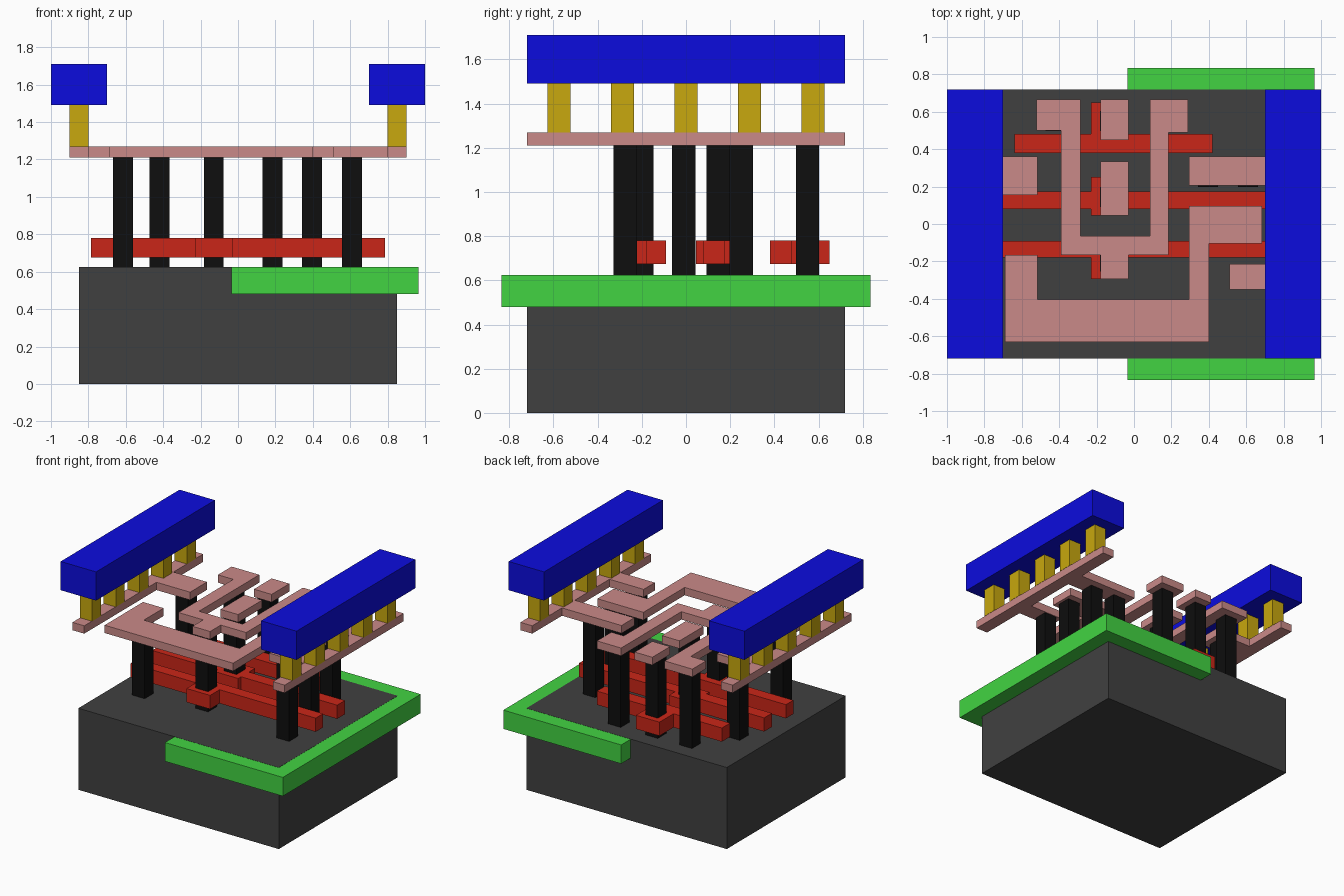
import bpy, bmesh


def lin(c):
    c /= 255
    return c / 12.92 if c <= 0.04045 else ((c + 0.055) / 1.055) ** 2.4


def material(name, r, g, b):
    m = bpy.data.materials.new(name)
    m.diffuse_color = (lin(r), lin(g), lin(b), 1)
    return m


GREY = material("substrate_grey", 64, 64, 64)
GREEN = material("well_green", 66, 212, 66)
RED = material("gate_red", 202, 38, 24)
BLACK = material("contact_black", 14, 14, 14)
PINK = material("wire_pink", 202, 138, 136)
GOLD = material("via_gold", 200, 168, 14)
BLUE = material("rail_blue", 12, 12, 222)


def prism(name, outline, z0, z1, mat):
    """Extrude a flat outline from z0 up to z1."""
    bm = bmesh.new()
    face = bm.faces.new([bm.verts.new((x, y, z0)) for x, y in outline])
    ext = bmesh.ops.extrude_face_region(bm, geom=[face])
    top = [v for v in ext["geom"] if isinstance(v, bmesh.types.BMVert)]
    bmesh.ops.translate(bm, verts=top, vec=(0, 0, z1 - z0))
    bmesh.ops.recalc_face_normals(bm, faces=bm.faces)
    me = bpy.data.meshes.new(name)
    bm.to_mesh(me)
    bm.free()
    me.materials.append(mat)
    ob = bpy.data.objects.new(name, me)
    bpy.context.collection.objects.link(ob)
    return ob


def box(name, x0, x1, y0, y1, z0, z1, mat):
    return prism(name, [(x0, y0), (x1, y0), (x1, y1), (x0, y1)], z0, z1, mat)


# Substrate block and the wider well slab set into its right half
box("substrate", -0.85, 0.85, -0.72, 0.72, 0, 0.625, GREY)
box("well", -0.035, 0.965, -0.835, 0.835, 0.48, 0.624, GREEN)

# Gate bars, each with a square landing pad
P0, P1 = -0.23, -0.03


def gate(name, x0, x1, y0, y1, p0, p1):
    prism(name, [(x0, y0), (P0, y0), (P0, p0), (P1, p0), (P1, y0), (x1, y0),
                 (x1, y1), (P1, y1), (P1, p1), (P0, p1), (P0, y1), (x0, y1)],
          0.675, 0.78, RED)


gate("gate_middle", -0.785, 0.785, 0.08, 0.175, 0.045, 0.25)
prism("gate_back", [(-0.64, 0.38), (0.42, 0.38), (0.42, 0.48), (P1, 0.48),
                    (P1, 0.65), (P0, 0.65), (P0, 0.48), (-0.64, 0.48)],
      0.675, 0.78, RED)
prism("gate_front", [(-0.785, -0.18), (P0, -0.18), (P0, -0.295), (P1, -0.295),
                     (P1, -0.18), (0.785, -0.18), (0.785, -0.09), (-0.785, -0.09)],
      0.675, 0.78, RED)

# Contact posts between substrate and wiring
H = 0.053
posts = [(-0.615, 0.25), (-0.615, -0.275), (-0.42, 0.55), (-0.13, 0.55),
         (-0.13, 0.145), (-0.13, -0.2), (0.185, 0.55), (0.395, 0.25),
         (0.61, 0.25), (0.61, -0.01), (0.61, -0.275)]
for i, (x, y) in enumerate(posts):
    box(f"contact_post_{i + 1}", x - H, x + H, y - H, y + H, 0.625, 1.21, BLACK)

# Wiring layer
W0, W1 = 1.21, 1.27
prism("left_rail_wire", [(-0.9, -0.72), (-0.8, -0.72), (-0.8, 0.155), (-0.515, 0.155),
                         (-0.515, 0.36), (-0.8, 0.36), (-0.8, 0.72), (-0.9, 0.72)],
      W0, W1, PINK)
prism("right_rail_wire", [(0.9, -0.72), (0.8, -0.72), (0.8, -0.35), (0.51, -0.35),
                          (0.51, -0.215), (0.8, -0.215), (0.8, 0.205), (0.295, 0.205),
                          (0.295, 0.36), (0.8, 0.36), (0.8, 0.72), (0.9, 0.72)],
      W0, W1, PINK)
prism("u_shaped_wire", [(-0.39, -0.165), (-0.18, -0.165), (-0.18, -0.295), (-0.03, -0.295),
                        (-0.03, -0.165), (0.185, -0.165), (0.185, 0.49), (0.29, 0.49),
                        (0.29, 0.665), (0.085, 0.665), (0.085, -0.065), (-0.285, -0.065),
                        (-0.285, 0.665), (-0.52, 0.665), (-0.52, 0.5), (-0.39, 0.5)],
      W0, W1, PINK)
prism("output_wire", [(-0.69, -0.63), (0.4, -0.63), (0.4, -0.105), (0.685, -0.105),
                      (0.685, 0.095), (0.295, 0.095), (0.295, -0.405), (-0.515, -0.405),
                      (-0.515, -0.165), (-0.69, -0.165)], W0, W1, PINK)
box("back_input_pad", -0.18, -0.03, 0.45, 0.665, W0, W1, PINK)
box("middle_input_pad", -0.18, -0.03, 0.045, 0.335, W0, W1, PINK)

# Upper vias and power rails on both sides
for side, s in (("left", -1), ("right", 1)):
    for i in range(5):
        y = (i - 2) * 0.2875
        box(f"{side}_via_{i + 1}", s * 0.85 - 0.052, s * 0.85 + 0.052,
            y - 0.053, y + 0.053, 1.27, 1.49, GOLD)
    box(f"{side}_power_rail", s * 0.85 - 0.15, s * 0.85 + 0.15,
        -0.72, 0.72, 1.49, 1.71, BLUE)
